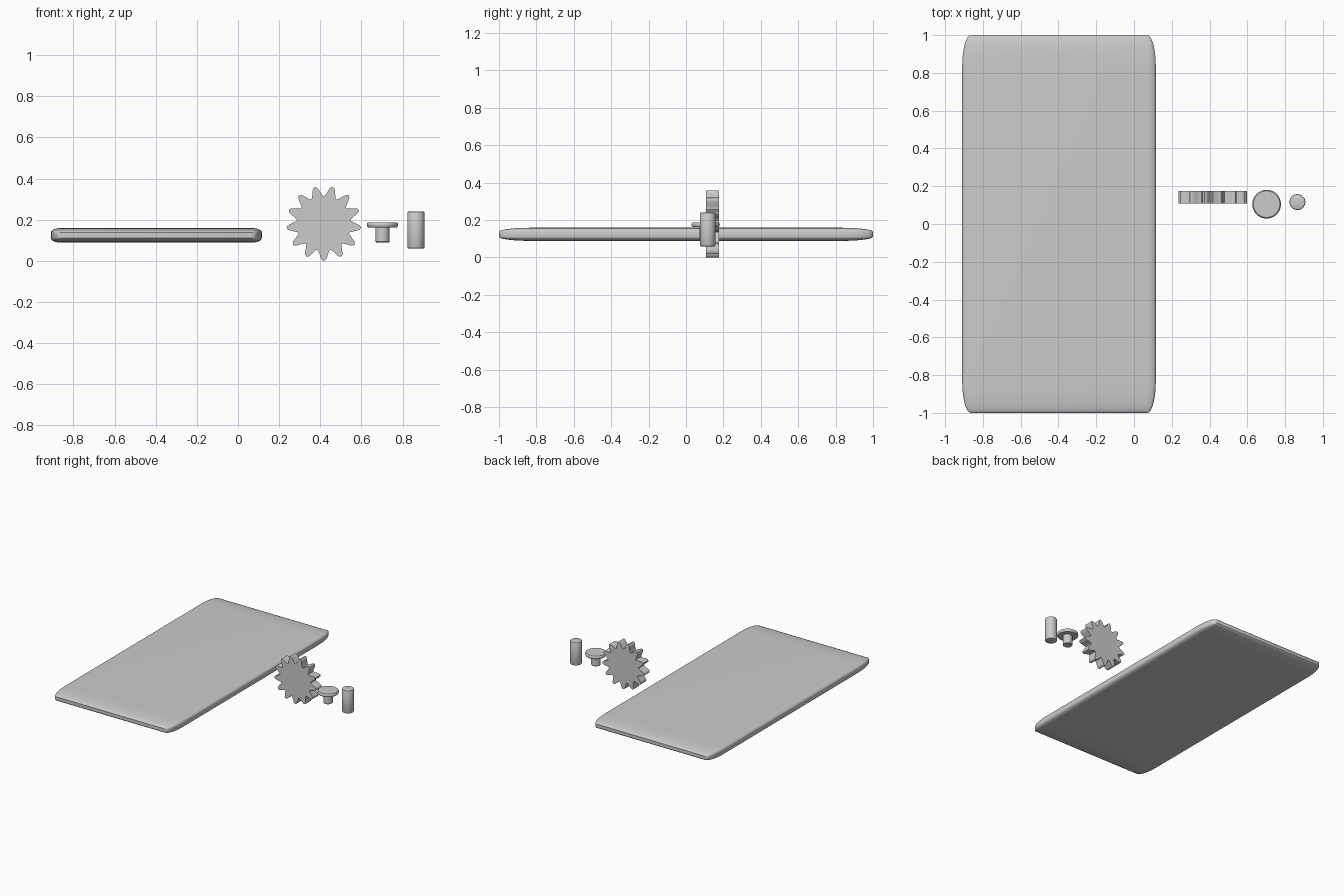
import bpy, bmesh, math
from mathutils import Matrix

if "Cube" in bpy.data.objects:
    bpy.data.objects.remove(bpy.data.objects["Cube"])


def finish(bm, name, angle=35):
    bmesh.ops.recalc_face_normals(bm, faces=bm.faces)
    me = bpy.data.meshes.new(name)
    bm.to_mesh(me)
    bm.free()
    ob = bpy.data.objects.new(name, me)
    bpy.context.collection.objects.link(ob)
    bpy.ops.object.select_all(action='DESELECT')
    ob.select_set(True)
    bpy.context.view_layer.objects.active = ob
    bpy.ops.object.shade_smooth_by_angle(angle=math.radians(angle))
    return ob


def lathe(name, profile, x, y, n=48):
    """Revolve (radius, z) points about a vertical axis at x, y."""
    bm = bmesh.new()
    rings = [[bm.verts.new((x + r * math.cos(2 * math.pi * i / n),
                            y + r * math.sin(2 * math.pi * i / n), z))
              for i in range(n)] for r, z in profile]
    for a, b in zip(rings, rings[1:]):
        for i in range(n):
            j = (i + 1) % n
            bm.faces.new((a[i], a[j], b[j], b[i]))
    bm.faces.new(rings[0])
    bm.faces.new(rings[-1])
    return finish(bm, name)


# Slab: box whose rounding is stretched differently along each axis
half, rad = (0.5125, 1.0, 0.035), (0.045, 0.165, 0.022)
bm = bmesh.new()
bmesh.ops.create_cube(bm, size=4)
bmesh.ops.bevel(bm, geom=bm.edges[:], offset=1, segments=8, profile=0.5,
                affect='EDGES')
for v in bm.verts:
    for k in range(3):
        s = math.copysign(1, v.co[k])
        v.co[k] = s * (half[k] - rad[k] + (abs(v.co[k]) - 1) * rad[k])
bm.transform(Matrix.Translation((-0.397, 0, 0.124)))
finish(bm, "slab")

# Gear: pointed teeth with rounded tips, extruded along y
teeth, cx, cz = 13, 0.417, 0.182
tooth = [(-0.5, 0.131), (-0.40, 0.136), (-0.28, 0.151), (-0.17, 0.169),
         (-0.10, 0.178), (0, 0.182), (0.10, 0.178), (0.17, 0.169),
         (0.28, 0.151), (0.40, 0.136)]
bm = bmesh.new()
outline = []
for t in range(teeth):
    for f, r in tooth:
        a = -math.pi / 2 + (t + f) * 2 * math.pi / teeth
        outline.append(bm.verts.new((cx + r * math.cos(a), 0.108,
                                     cz + r * math.sin(a))))
face = bm.faces.new(outline)
out = bmesh.ops.extrude_face_region(bm, geom=[face])
moved = [g for g in out["geom"] if isinstance(g, bmesh.types.BMVert)]
bmesh.ops.translate(bm, verts=moved, vec=(0, 0.068, 0))
finish(bm, "gear")

# Knob: thin cap on a short stem
lathe("knob", [(0.031, 0.09), (0.034, 0.093), (0.034, 0.163), (0.070, 0.163),
               (0.074, 0.167), (0.076, 0.175), (0.074, 0.183), (0.070, 0.187)],
      0.702, 0.105)

# Peg: plain cylinder with softened rims
lathe("peg", [(0.036, 0.06), (0.040, 0.062), (0.042, 0.066), (0.042, 0.234),
              (0.040, 0.238), (0.036, 0.24)], 0.865, 0.116)
